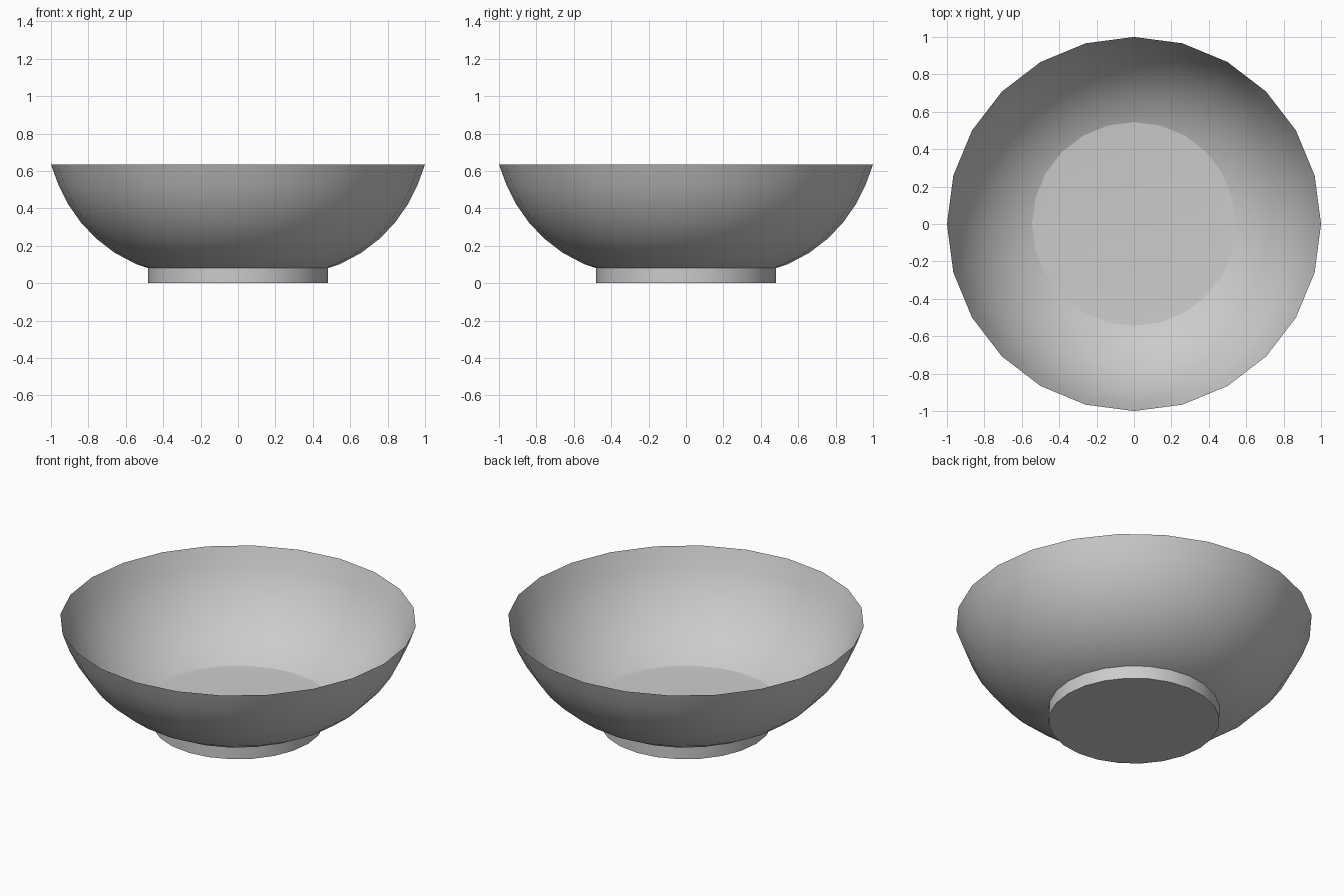
import bpy
import bmesh
import math

SIDES = 24

cube = bpy.data.objects.get("Cube")
if cube:
    bpy.data.objects.remove(cube, do_unlink=True)


def material(name, colour):
    mat = bpy.data.materials.new(name)
    mat.use_nodes = True
    mat.diffuse_color = (*colour, 1)
    mat.node_tree.nodes["Principled BSDF"].inputs["Base Color"].default_value = (*colour, 1)
    return mat


def lathe(name, profile, mat, cap_start=False, cap_end=False):
    """Turn a bottom-to-top (radius, height) profile around the z axis."""
    bm = bmesh.new()
    rings = []
    for r, z in profile:
        angles = [math.tau * i / SIDES for i in range(SIDES)]
        rings.append([bm.verts.new((r * math.cos(a), r * math.sin(a), z)) for a in angles])
    for low, high in zip(rings, rings[1:]):
        for i in range(SIDES):
            j = (i + 1) % SIDES
            bm.faces.new((low[i], low[j], high[j], high[i]))
    if cap_start:
        bm.faces.new(rings[0][::-1])
    if cap_end:
        bm.faces.new(rings[-1])
    mesh = bpy.data.meshes.new(name)
    bm.to_mesh(mesh)
    bm.free()
    mesh.materials.append(mat)
    obj = bpy.data.objects.new(name, mesh)
    bpy.context.collection.objects.link(obj)
    bpy.ops.object.select_all(action="DESELECT")
    obj.select_set(True)
    bpy.context.view_layer.objects.active = obj
    bpy.ops.object.shade_smooth_by_angle(angle=math.radians(35))
    return obj


grey = material("glazed grey", (0.6, 0.6, 0.6))

# Thin curved wall of the bowl
wall = [(0.48, 0.08), (0.545, 0.102), (0.66, 0.163), (0.76, 0.24),
        (0.84, 0.325), (0.91, 0.425), (0.96, 0.525), (1.0, 0.635)]
lathe("bowl_wall", wall, grey)

# Flat inside floor
lathe("bowl_floor", [(0.48, 0.098), (0.545, 0.102)], grey, cap_start=True)
bpy.data.objects["bowl_floor"].data.flip_normals()

# Low round foot
lathe("foot", [(0.48, 0.0), (0.48, 0.08)], grey, cap_start=True, cap_end=True)
